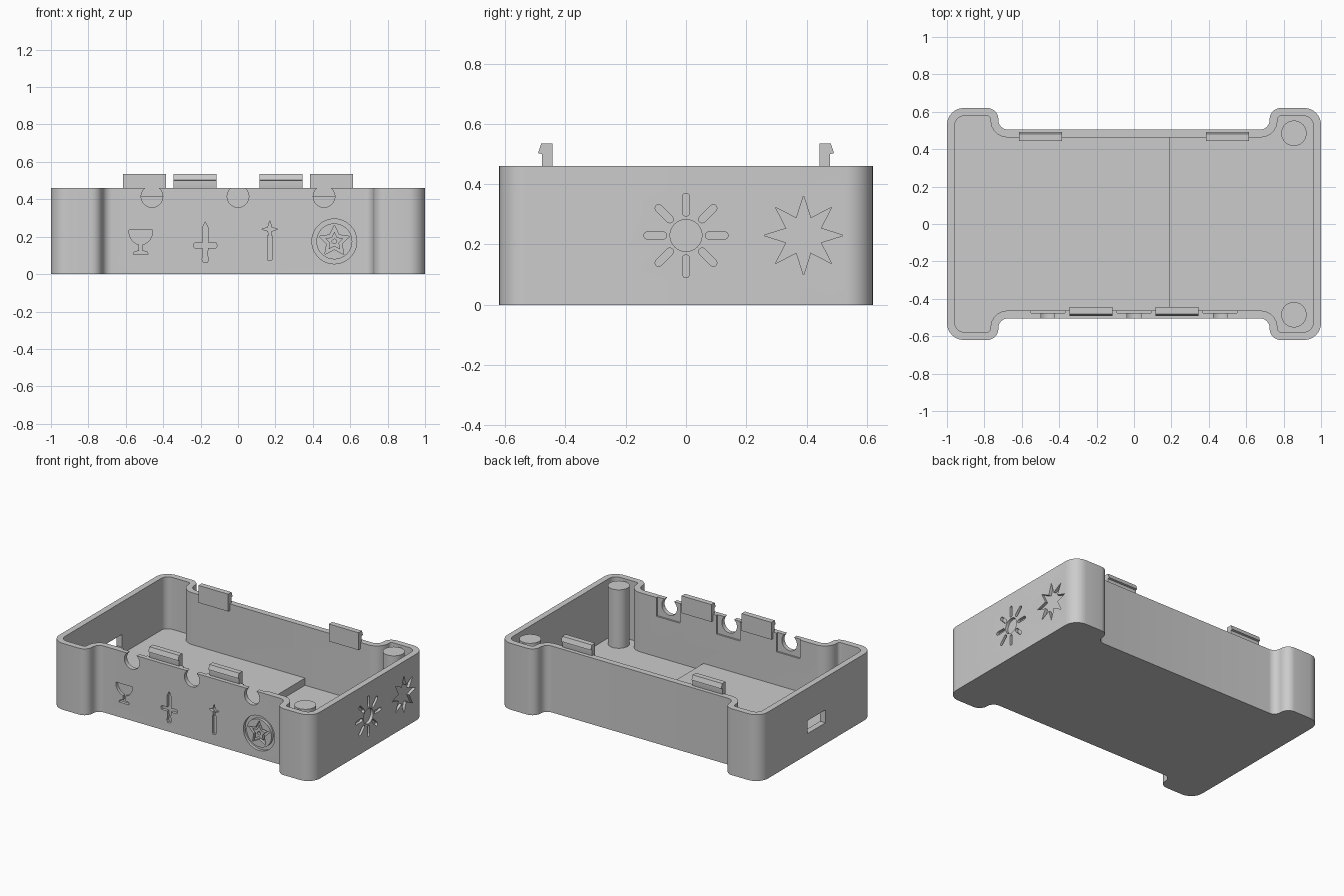
import bpy, bmesh
from math import cos, sin, pi, radians
from mathutils import Vector

cube = bpy.data.objects.get("Cube")
if cube:
    bpy.data.objects.remove(cube)

TOP = 0.46
mat = bpy.data.materials.new("plain_grey")
mat.use_nodes = True
GREY = (0.6, 0.6, 0.6, 1)
mat.diffuse_color = GREY
mat.node_tree.nodes["Principled BSDF"].inputs["Base Color"].default_value = GREY

# Ways to place a 2D profile (u, v) extruded along w
AXES = {
    "up": lambda u, v, w: (u, v, w),
    "front": lambda u, v, w: (u, w, v),
    "side": lambda u, v, w: (w, u, v),
}


def prism(name, pts, lo, hi, axis="up", hole=None):
    """Extrude a closed profile, optionally with a matching hole loop."""
    place = AXES[axis]
    bm = bmesh.new()
    stack = [(pts, lo), (pts, hi)] + ([(hole, hi), (hole, lo)] if hole else [])
    loops = [[bm.verts.new(place(u, v, w)) for u, v in p] for p, w in stack]
    n = len(pts)
    pairs = list(zip(loops, loops[1:]))
    if hole:
        pairs.append((loops[-1], loops[0]))
    else:
        bm.faces.new(reversed(loops[0]))
        bm.faces.new(loops[1])
    for a, b in pairs:
        for i in range(n):
            j = (i + 1) % n
            bm.faces.new((a[i], a[j], b[j], b[i]))
    # Winding is consistent, so the signed volume decides which way is out
    bm.normal_update()
    if bm.calc_volume(signed=True) < 0:
        bmesh.ops.reverse_faces(bm, faces=bm.faces[:])
    mesh = bpy.data.meshes.new(name)
    bm.to_mesh(mesh)
    bm.free()
    mesh.materials.append(mat)
    ob = bpy.data.objects.new(name, mesh)
    bpy.context.collection.objects.link(ob)
    return ob


def arc(cx, cy, r, a0=0, a1=360, n=32):
    full = abs(a1 - a0) == 360
    steps = n if full else n - 1
    angles = [radians(a0 + (a1 - a0) * i / steps) for i in range(n)]
    return [(cx + r * cos(a), cy + r * sin(a)) for a in angles]


def star(cx, cy, outer, inner, points):
    radii = (outer, inner)
    return [(cx + radii[i % 2] * cos(pi / 2 + i * pi / points),
             cy + radii[i % 2] * sin(pi / 2 + i * pi / points))
            for i in range(points * 2)]


def mirrored(cx, half):
    """Closed symmetric profile from its right half, listed top to bottom."""
    left = [(cx - u, v) for u, v in reversed(half) if u > 0]
    return [(cx + u, v) for u, v in half] + left


def rect(u0, u1, v0, v1):
    return [(u0, v0), (u1, v0), (u1, v1), (u0, v1)]


def outline(corners, n=9):
    """Rounded four-lobed plan from the corners of one quadrant."""
    half = corners + [(-x, y, r) for x, y, r in reversed(corners)]
    loop = half + [(x, -y, r) for x, y, r in reversed(half)]
    pts = []
    for i, (x, y, r) in enumerate(loop):
        p = Vector((x, y))
        d1 = (Vector(loop[i - 1][:2]) - p).normalized()
        d2 = (Vector(loop[(i + 1) % len(loop)][:2]) - p).normalized()
        c = p + (d1 + d2) * r
        for k in range(n):
            t = k / (n - 1) * pi / 2
            pts.append(tuple(c - r * (d2 * cos(t) + d1 * sin(t))))
    return pts


# Tray walls and cavity
outer = outline([(1, 0.62, 0.09), (0.725, 0.62, 0.06), (0.725, 0.505, 0.05)])
inner = outline([(0.958, 0.578, 0.05), (0.767, 0.578, 0.02), (0.767, 0.463, 0.09)])
tray = prism("tray", outer, 0, TOP)


def cut(pts, lo, hi, axis, hole=None):
    """Subtract a prism from the tray; undo it if the tray is not left whole."""
    cutter = prism("cutter", pts, lo, hi, axis, hole)
    cutter.hide_render = True
    before = tray.data.copy()
    m = tray.modifiers.new("cut", "BOOLEAN")
    m.operation = "DIFFERENCE"
    m.solver = "EXACT"
    m.object = cutter
    bpy.context.view_layer.update()
    deps = bpy.context.evaluated_depsgraph_get()
    result = bpy.data.meshes.new_from_object(tray.evaluated_get(deps))
    tray.modifiers.clear()
    xs = [v.co.x for v in result.vertices] or [0]
    tray.data = result if max(xs) - min(xs) > 1.99 else before
    bpy.data.objects.remove(cutter)


def carve_front(pts, hole=None):
    cut(pts, -0.53, -0.485, "front", hole)


def carve_side(pts):
    cut(pts, 0.98, 1.03, "side")


cut(inner, 0.05, 0.6, "up")

# Port through the end wall
cut(rect(-0.1, 0.1, 0.145, 0.235), -1.1, -0.9, "side")

# Cable holes in the front rim, each with an inner recess
for x in (-0.46, 0, 0.46):
    cut(rect(x - 0.09, x + 0.09, 0.33, 0.55), -0.475, -0.43, "front")
    cut(arc(x, 0.415, 0.058), -0.55, -0.42, "front")

# Goblet
carve_front(mirrored(-0.52, [
    (0.064, 0.235), (0.06, 0.205), (0.045, 0.178), (0.025, 0.163), (0.009, 0.157),
    (0.009, 0.125), (0.035, 0.118), (0.04, 0.104)]))
# Sword
carve_front(mirrored(-0.175, [
    (0, 0.28), (0.016, 0.245), (0.016, 0.167), (0.058, 0.167), (0.064, 0.154),
    (0.058, 0.14), (0.014, 0.14), (0.012, 0.1), (0.018, 0.078), (0.01, 0.062)]))
# Wand with a four-pointed spark
carve_front(mirrored(0.17, [
    (0, 0.285), (0.01, 0.25), (0.042, 0.24), (0.01, 0.23), (0.005, 0.208),
    (0.013, 0.206), (0.013, 0.08), (0.008, 0.073)]))
# Ringed five-pointed star
mx, mz = 0.515, 0.175
carve_front(arc(mx, mz, 0.12, n=48), arc(mx, mz, 0.096, n=48))
carve_front(star(mx, mz, 0.086, 0.043, 5), star(mx, mz, 0.052, 0.026, 5))
carve_front(arc(mx, mz, 0.012, n=16))

# Crescent moon
carve_side(arc(-0.39, 0.23, 0.106, 82, 331, 32)
           + arc(-0.335, 0.26, 0.086, 294, 118, 24))
# Sun disc and rays
carve_side(arc(0, 0.23, 0.053))
for i in range(8):
    a = i * 45
    ca, sa = cos(radians(a)), sin(radians(a))
    near, far = 0.076, 0.128
    carve_side(arc(far * ca, 0.23 + far * sa, 0.012, a - 90, a + 90, 8)
               + arc(near * ca, 0.23 + near * sa, 0.012, a + 90, a + 270, 8))
# Eight-pointed star
carve_side(star(0.39, 0.23, 0.132, 0.062, 8))

# Raised part of the floor
edge = [p for p in inner if p[0] < 0]
raised_floor = prism("raised_floor", [(0.19, 0.463)] + edge + [(0.19, -0.463)], 0.04, 0.1)

# Corner posts
parts = [tray, raised_floor]
for name, y in (("front_post", -0.485), ("back_post", 0.485)):
    parts.append(prism(name, arc(0.855, y, 0.068), 0.04, 0.455))

# Snap clips with outward barbs
profile = [(0.443, 0.415), (0.466, 0.415), (0.478, TOP - 0.01), (0.478, 0.5),
           (0.491, 0.503), (0.48, 0.535), (0.443, 0.535)]
for side, s, centres in (("front", -1, (-0.23, 0.23)), ("back", 1, (-0.5, 0.5))):
    for x in centres:
        end = "left" if x > 0 else "right"
        parts.append(prism(f"{side}_{end}_clip", [(s * y, z) for y, z in profile],
                           x - 0.114, x + 0.114, "side"))

# Smooth curved walls, keep crisp edges
bpy.ops.object.select_all(action="DESELECT")
for ob in parts:
    ob.select_set(True)
    bpy.context.view_layer.objects.active = ob
bpy.ops.object.shade_smooth_by_angle(angle=radians(30))
